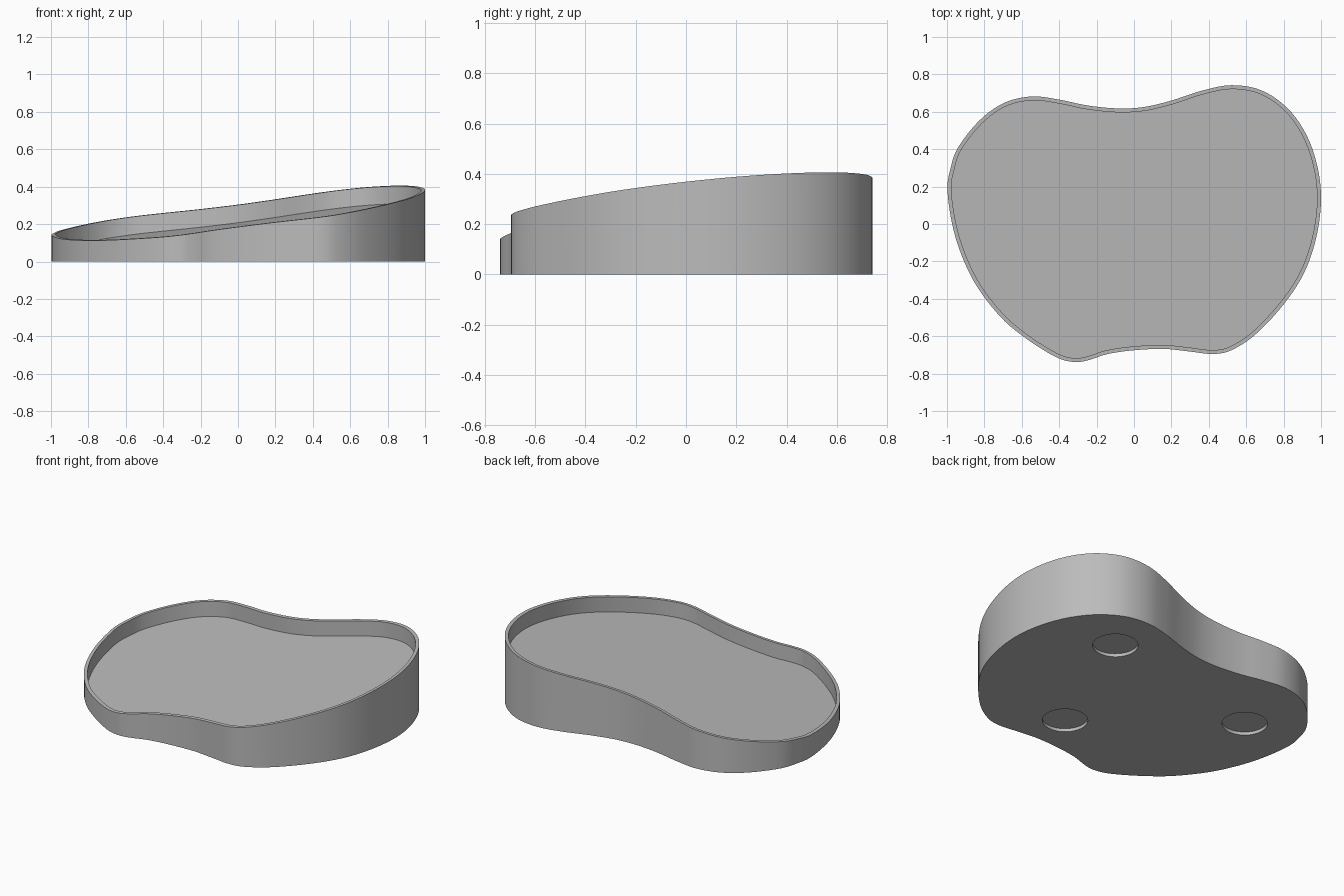
import bpy, bmesh, math
from mathutils import Vector

if "Cube" in bpy.data.objects:
    bpy.data.objects.remove(bpy.data.objects["Cube"])

# outline control points of the tray, clockwise from the back left lobe
OUTLINE = [(-.55, .682), (-.40, .665), (-.25, .634), (-.09, .618), (.05, .625), (.20, .66),
           (.36, .712), (.52, .742), (.68, .715), (.82, .62), (.92, .48), (.98, .31),
           (1.0, .13), (.975, -.07), (.91, -.26), (.80, -.43), (.65, -.59), (.52, -.675),
           (.42, -.695), (.30, -.682), (.16, -.668), (0, -.675), (-.14, -.695), (-.24, -.727),
           (-.32, -.738), (-.42, -.71), (-.58, -.61), (-.72, -.49), (-.86, -.30), (-.955, -.07),
           (-.997, .17), (-.98, .30), (-.94, .41), (-.83, .55), (-.70, .645)]
WALL, DEPTH = .021, .095
RECESSES = [(.50, .43), (.17, -.41), (-.64, .22)]
RECESS_R, RECESS_D = .13, .02


def rim_z(p):
    # sloping plane of the rim
    return .247 + .123 * p.x + .0925 * p.y


def smooth_loop(pts, steps):
    # closed Catmull-Rom curve
    pts = [Vector(p) for p in pts]
    n, out = len(pts), []
    for i in range(n):
        a, b, c, d = (pts[(i + k) % n] for k in (-1, 0, 1, 2))
        for s in range(steps):
            t = s / steps
            out.append(.5 * (2 * b + (c - a) * t + (2 * a - 5 * b + 4 * c - d) * t * t
                             + (3 * b - a - 3 * c + d) * t ** 3))
    return out


def inset(loop, w):
    res = []
    for i, p in enumerate(loop):
        t = (loop[(i + 1) % len(loop)] - loop[i - 1]).normalized()
        res.append(p + Vector((t.y, -t.x)) * w)
    return res


bm = bmesh.new()


def ring(loop, height):
    return [bm.verts.new((p.x, p.y, height(p))) for p in loop]


def bridge(a, b):
    for i in range(len(a)):
        j = (i + 1) % len(a)
        bm.faces.new((a[i], a[j], b[j], b[i]))


def loop_edges(r):
    return [bm.edges.get((r[i - 1], r[i])) for i in range(len(r))]


# outer wall, sloping rim, inner wall and parallel floor
outer = smooth_loop(OUTLINE, 5)
inner = inset(outer, WALL)
base = ring(outer, lambda p: 0)
rings = [base, ring(outer, rim_z), ring(inner, rim_z), ring(inner, lambda p: rim_z(p) - DEPTH)]
for a, b in zip(rings, rings[1:]):
    bridge(a, b)
bm.faces.new(rings[-1])

# round recesses in the underside
under_edges = loop_edges(base)
for cx, cy in RECESSES:
    circle = [Vector((cx + RECESS_R * math.cos(k * math.tau / 48),
                      cy + RECESS_R * math.sin(k * math.tau / 48))) for k in range(48)]
    low, high = ring(circle, lambda p: 0), ring(circle, lambda p: RECESS_D)
    bridge(low, high)
    bm.faces.new(high)
    under_edges += loop_edges(low)
# flat underside around the recesses
bmesh.ops.triangle_fill(bm, edges=under_edges, use_beauty=True, normal=(0, 0, -1))
bmesh.ops.recalc_face_normals(bm, faces=bm.faces)

mesh = bpy.data.meshes.new("tray")
bm.to_mesh(mesh)
bm.free()
tray = bpy.data.objects.new("tray", mesh)
bpy.context.collection.objects.link(tray)

grey = bpy.data.materials.new("grey")
grey.diffuse_color = (.5, .5, .5, 1)
grey.use_nodes = True
grey.node_tree.nodes["Principled BSDF"].inputs["Base Color"].default_value = grey.diffuse_color
mesh.materials.append(grey)

bpy.context.view_layer.objects.active = tray
tray.select_set(True)
bpy.ops.object.shade_smooth_by_angle(angle=math.radians(30))
